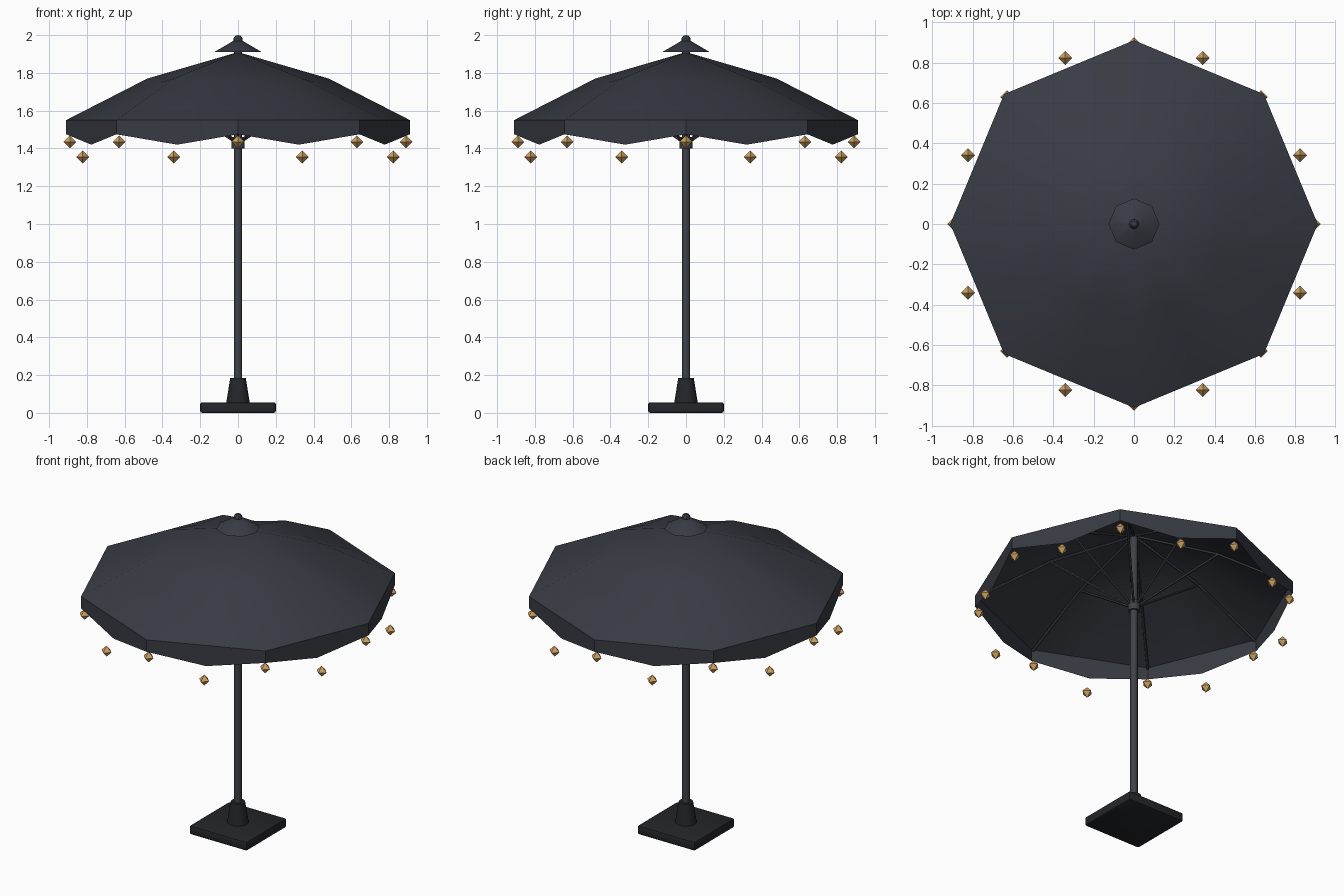
import bpy, bmesh, math
from mathutils import Vector

if "Cube" in bpy.data.objects:
    bpy.data.objects.remove(bpy.data.objects["Cube"])


def mat(name, rgb):
    m = bpy.data.materials.new(name)
    m.diffuse_color = (*rgb, 1)
    m.use_nodes = True
    m.node_tree.nodes["Principled BSDF"].inputs["Base Color"].default_value = m.diffuse_color
    return m


FABRIC = mat("slate_fabric", (0.04, 0.044, 0.058))
METAL = mat("dark_metal", (0.05, 0.054, 0.064))
BLACK = mat("black_base", (0.018, 0.019, 0.022))
GOLD = mat("gold", (0.62, 0.36, 0.12))


def finish(bm, name, material, smooth=None):
    bmesh.ops.recalc_face_normals(bm, faces=bm.faces)
    me = bpy.data.meshes.new(name)
    bm.to_mesh(me)
    bm.free()
    ob = bpy.data.objects.new(name, me)
    bpy.context.collection.objects.link(ob)
    me.materials.append(material)
    if smooth:
        bpy.ops.object.select_all(action='DESELECT')
        ob.select_set(True)
        bpy.context.view_layer.objects.active = ob
        bpy.ops.object.shade_smooth_by_angle(angle=math.radians(smooth))
    return ob


def tube(bm, a, b, r1, r2, sides):
    a, b = Vector(a), Vector(b)
    d = b - a
    geo = bmesh.ops.create_cone(bm, cap_ends=True, segments=sides, radius1=r1,
                                radius2=r2, depth=d.length)
    rot = Vector((0, 0, 1)).rotation_difference(d).to_matrix()
    for v in geo["verts"]:
        v.co = rot @ v.co + (a + b) / 2


def post(name, z1, z2, r1, r2, sides, material, smooth=40):
    bm = bmesh.new()
    tube(bm, (0, 0, z1), (0, 0, z2), r1, r2, sides)
    return finish(bm, name, material, smooth)


def polar(r, angle, z):
    return Vector((r * math.cos(angle), r * math.sin(angle), z))


def ring_point(r, i, z):
    # i counts sixteenths: even = rib corner, odd = middle of the straight edge
    k = 1 if i % 2 == 0 else math.cos(math.pi / 8)
    return polar(r * k, i * math.pi / 8, z)


RIM, MID = 0.91, 0.48

# Canopy: eight panels bent at the middle, slightly sagging between ribs
bm = bmesh.new()
apex = bm.verts.new((0, 0, 1.91))
mid = [bm.verts.new(ring_point(MID, i, 1.77 - 0.02 * (i % 2))) for i in range(16)]
rim = [bm.verts.new(ring_point(RIM, i, 1.55)) for i in range(16)]
for i in range(16):
    j = (i + 1) % 16
    bm.faces.new((apex, mid[i], mid[j]))
    bm.faces.new((mid[i], rim[i], rim[j], mid[j]))
finish(bm, "canopy", FABRIC, 40)

# Valance hanging from the rim, lower in the middle of each panel
bm = bmesh.new()
top = [bm.verts.new(ring_point(RIM, i, 1.55)) for i in range(16)]
low = [bm.verts.new(ring_point(RIM, i, 1.42 if i % 2 else 1.475)) for i in range(16)]
for i in range(16):
    j = (i + 1) % 16
    bm.faces.new((top[i], low[i], low[j], top[j]))
finish(bm, "valance", FABRIC)

# Ribs under the fabric and struts from the sliding collar
ribs, struts = bmesh.new(), bmesh.new()
for i in range(8):
    a = i * math.pi / 4
    tube(ribs, polar(0.01, a, 1.893), polar(MID, a, 1.752), 0.008, 0.008, 6)
    tube(ribs, polar(MID, a, 1.752), polar(0.9, a, 1.538), 0.008, 0.008, 6)
    tube(struts, polar(0.025, a, 1.44), polar(MID, a, 1.75), 0.007, 0.007, 6)
finish(ribs, "ribs", METAL)
finish(struts, "struts", METAL)

# Gold beads around the valance
bm = bmesh.new()
for i in range(16):
    c = polar(0.89, i * math.pi / 8, 1.355 if i % 2 else 1.435)
    h = 0.034
    ends = [bm.verts.new(c + Vector((0, 0, s * h))) for s in (1, -1)]
    belt = [bm.verts.new(c + polar(h, k * math.pi / 2, 0)) for k in range(4)]
    for e in ends:
        for k in range(4):
            bm.faces.new((e, belt[k], belt[(k + 1) % 4]))
finish(bm, "beads", GOLD)

# Top cap and finial
post("top_cap", 1.91, 1.975, 0.126, 0.015, 8, FABRIC)
bm = bmesh.new()
bmesh.ops.create_uvsphere(bm, u_segments=8, v_segments=6, radius=0.025)
bmesh.ops.translate(bm, verts=bm.verts, vec=(0, 0, 1.975))
finish(bm, "finial", METAL, 30)

# Pole, collar and socket
post("pole", 0.05, 1.93, 0.022, 0.022, 12, METAL)
post("collar", 1.40, 1.46, 0.035, 0.035, 12, METAL)
post("base_socket", 0.05, 0.185, 0.063, 0.041, 12, BLACK)

# Square base slab
bm = bmesh.new()
bmesh.ops.create_cube(bm, size=1)
for v in bm.verts:
    v.co = Vector((v.co.x * 0.4, v.co.y * 0.4, v.co.z * 0.056 + 0.028))
bmesh.ops.bevel(bm, geom=bm.edges[:], offset=0.01, segments=2, profile=0.5,
                affect='EDGES')
finish(bm, "base", BLACK, 30)
